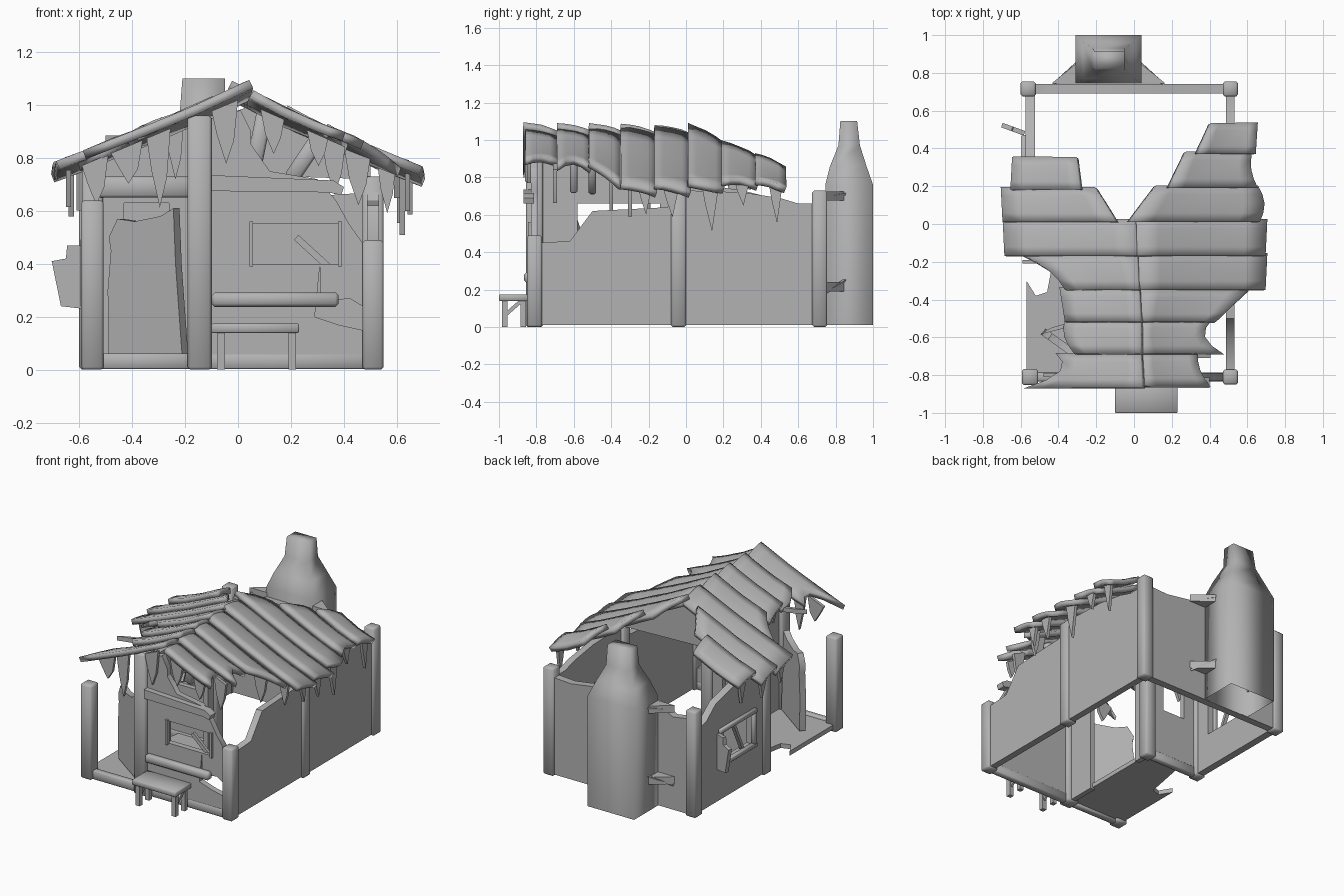
import bpy, bmesh, math, random
from mathutils import Vector, Matrix

random.seed(4)
mat = bpy.data.materials.new("weathered grey")
mat.diffuse_color = (0.45, 0.45, 0.45, 1)


def finish(name, bm, solid=0, sharp=50):
    bmesh.ops.recalc_face_normals(bm, faces=bm.faces)
    me = bpy.data.meshes.new(name)
    bm.to_mesh(me)
    bm.free()
    me.materials.append(mat)
    me.shade_smooth()
    me.set_sharp_from_angle(angle=math.radians(sharp))
    ob = bpy.data.objects.new(name, me)
    bpy.context.collection.objects.link(ob)
    if solid:
        mod = ob.modifiers.new("thickness", 'SOLIDIFY')
        mod.thickness, mod.offset = solid, 0
    return ob


def prism(name, polys, axis, c, thick):
    """Flat outlines extruded across one axis, centred on c."""
    bm = bmesh.new()
    for pts in polys:
        place = {'x': lambda p, d: (d, p[0], p[1]),
                 'y': lambda p, d: (p[0], d, p[1]),
                 'z': lambda p, d: (p[0], p[1], d)}[axis]
        f = bm.faces.new([bm.verts.new(place(p, c - thick / 2)) for p in pts])
        r = bmesh.ops.extrude_face_region(bm, geom=[f])
        vs = [v for v in r['geom'] if isinstance(v, bmesh.types.BMVert)]
        bmesh.ops.translate(bm, verts=vs, vec=place((0, 0), thick))
    return finish(name, bm)


def rect(a0, a1, b0, b1):
    return [(a0, b0), (a1, b0), (a1, b1), (a0, b1)]


def beam(name, a, b, w, h, bevel=0.01):
    """Bevelled timber running from a to b."""
    a, b = Vector(a), Vector(b)
    d = b - a
    bm = bmesh.new()
    bmesh.ops.create_cube(bm, size=1, matrix=Matrix.Diagonal((w, h, d.length, 1)))
    if bevel:
        bmesh.ops.bevel(bm, geom=bm.edges[:], offset=bevel, segments=1, affect='EDGES')
    z = d.normalized()
    ref = Vector((0, 1, 0)) if abs(z.y) < 0.9 else Vector((1, 0, 0))
    x = ref.cross(z).normalized()
    rot = Matrix((x, z.cross(x), z)).transposed().to_4x4()
    bm.transform(Matrix.Translation((a + b) / 2) @ rot)
    return finish(name, bm)


def roof_z(side, x):
    return 1.08 + 0.42 * (x - 0.05) if side < 0 else 1.05 - 0.45 * (x - 0.03)


# Posts
for name, x, y, h, w in [
        ("front_left_post", -0.55, -0.81, 0.64, 0.085), ("front_right_post", 0.51, -0.81, 0.49, 0.08),
        ("back_left_post", -0.56, 0.715, 0.72, 0.08), ("back_right_post", 0.51, 0.715, 0.73, 0.08),
        ("front_centre_post", -0.145, -0.81, 0.96, 0.09), ("inner_post", -0.145, -0.04, 0.95, 0.08),
        ("left_middle_post", -0.55, -0.04, 0.79, 0.08), ("right_middle_post", 0.51, -0.04, 0.73, 0.08)]:
    beam(name, (x, y, 0), (x, y, h), w, w, 0.01)

# Side walls with ragged tops
prism("right_wall", [[(-0.78, 0.01), (0.7, 0.01), (0.7, 0.66), (0.6, 0.66), (0.5, 0.69), (0.3, 0.72),
                      (0, 0.73), (-0.04, 0.73), (-0.1, 0.64), (-0.3, 0.63), (-0.5, 0.62),
                      (-0.62, 0.46), (-0.78, 0.45)]], 'x', 0.51, 0.045)
prism("left_wall", [rect(-0.04, 0.7, 0.01, 0.25), rect(-0.04, 0.1, 0.25, 0.48),
                    rect(0.45, 0.7, 0.25, 0.48),
                    [(-0.04, 0.48), (0.7, 0.48), (0.7, 0.57), (0.6, 0.6), (0.5, 0.68), (0.3, 0.73),
                     (0.1, 0.76), (-0.04, 0.76)]], 'x', -0.55, 0.05)
prism("back_wall", [[(-0.55, 0.01), (0.5, 0.01), (0.5, 0.67), (0.35, 0.66), (0.15, 0.69), (0, 0.7),
                     (-0.3, 0.7), (-0.42, 0.64), (-0.55, 0.66)]], 'y', 0.715, 0.05)

# Front wall with window and broken corner
prism("front_wall", [[(-0.1, 0.01), (0.47, 0.01), (0.47, 0.15), (0.38, 0.17), (0.29, 0.2), (0.31, 0.4),
                      (-0.1, 0.4)],
                     [(0.31, 0.25), (0.42, 0.27), (0.47, 0.24), (0.47, 0.4), (0.31, 0.4)],
                     [(-0.1, 0.4), (0.05, 0.4), (0.05, 0.9), (0.01, 0.98), (-0.1, 0.95)],
                     [(0.05, 0.55), (0.42, 0.55), (0.37, 0.64), (0.3, 0.72), (0.12, 0.75), (0.05, 0.85)],
                     [(0.39, 0.4), (0.47, 0.4), (0.47, 0.48), (0.42, 0.55), (0.39, 0.55)]],
      'y', -0.81, 0.04)
prism("front_upper_beam", [[(-0.1, 0.675), (0.34, 0.67), (0.39, 0.66), (0.4, 0.69), (0.36, 0.715),
                            (-0.1, 0.735)]], 'y', -0.84, 0.055)
beam("front_lower_beam", (-0.1, -0.84, 0.265), (0.38, -0.84, 0.265), 0.055, 0.05, 0.012)
beam("window_broken_bar", (0.22, -0.8, 0.5), (0.34, -0.8, 0.39), 0.025, 0.02, 0)
for x in (0.05, 0.385):
    beam("window_side_frame", (x, -0.83, 0.39), (x, -0.83, 0.56), 0.015, 0.03, 0)

# Porch walls with openings, and gable
prism("porch_side_wall", [rect(-0.8, -0.58, 0.01, 0.66), rect(-0.14, -0.04, 0.01, 0.66),
                          rect(-0.8, -0.04, 0.66, 0.9)], 'x', -0.145, 0.035)
prism("porch_back_wall", [rect(-0.55, -0.145, 0.01, 0.38), rect(-0.55, -0.43, 0.38, 0.63),
                          rect(-0.26, -0.145, 0.38, 0.63),
                          [(-0.55, 0.63), (-0.145, 0.63), (-0.145, 0.94), (-0.55, 0.77)]],
      'y', -0.04, 0.035)
prism("inner_gable", [[(-0.14, 0.74), (0.5, 0.72), (0.5, 0.79), (0.03, 0.99), (-0.14, 0.93)]],
      'y', -0.04, 0.03)
beam("porch_lintel", (-0.55, -0.07, 0.69), (-0.145, -0.07, 0.69), 0.08, 0.05)
beam("gable_brace_left", (0.05, -0.6, 0.72), (0.1, -0.6, 0.97), 0.06, 0.04)
beam("gable_brace_right", (0.2, -0.5, 0.72), (0.3, -0.5, 0.87), 0.06, 0.04)

# Porch floor and sills
prism("porch_floor", [[(-0.57, -0.8), (-0.145, -0.8), (-0.145, -0.04), (-0.4, -0.04), (-0.43, -0.2),
                       (-0.46, -0.36), (-0.52, -0.38), (-0.57, -0.3)]], 'z', 0.035, 0.03)
for a, b in [((-0.55, -0.81), (-0.145, -0.81)), ((-0.145, -0.81), (0.51, -0.81)),
             ((-0.55, -0.04), (-0.145, -0.04))]:
    beam("sill", (*a, 0.032), (*b, 0.032), 0.06, 0.045, 0.006)

# Open broken door beside the centre post
door = prism("door", [[(0, 0.06), (0.34, 0.06), (0.345, 0.3), (0.33, 0.45), (0.34, 0.5), (0.3, 0.57),
                       (0.22, 0.56), (0.1, 0.58), (0.04, 0.61), (0.03, 0.4)]], 'y', 0, 0.04)
door.location = (-0.2, -0.77, 0)
door.rotation_euler = (0, 0, math.pi - math.atan2(0.2, 0.28))

# Left window frame and hanging shutter
for z in (0.25, 0.48):
    beam("left_window_frame", (-0.58, 0.08, z), (-0.58, 0.47, z), 0.03, 0.03, 0.004)
for y in (0.1, 0.45):
    beam("left_window_upright", (-0.58, y, 0.25), (-0.58, y, 0.48), 0.03, 0.03, 0.004)
beam("left_window_bar", (-0.56, 0.2, 0.26), (-0.56, 0.3, 0.47), 0.025, 0.02, 0)
shutter = prism("shutter", [[(0, 0.23), (0.09, 0.24), (0.127, 0.41), (0.07, 0.42), (0.065, 0.47),
                             (0, 0.47)]], 'y', 0, 0.025)
shutter.location = (-0.58, 0.48, 0)
shutter.rotation_euler = (0, 0, math.pi - 0.35)

# Tapered chimney with side struts
bm = bmesh.new()
rings = []
for x0, x1, y0, y1, z in [(-0.31, 0.04, 0.745, 1, 0.01), (-0.31, 0.04, 0.745, 1, 0.76),
                          (-0.27, 0.0, 0.77, 0.965, 0.86), (-0.22, -0.05, 0.815, 0.93, 0.97),
                          (-0.21, -0.05, 0.825, 0.915, 1.1)]:
    rings.append([bm.verts.new((x, y, z)) for x, y in rect(x0, x1, y0, y1)])
for lo, hi in zip(rings, rings[1:]):
    for i in range(4):
        bm.faces.new((lo[i], lo[(i + 1) % 4], hi[(i + 1) % 4], hi[i]))
bm.faces.new(rings[-1])
finish("chimney", bm, 0, 100)
for s in (-1, 1):
    for z0, z1 in ((0.18, 0.25), (0.69, 0.71)):
        beam("chimney_strut", (-0.135 + s * 0.29, 0.74, z0), (-0.135 + s * 0.17, 0.85, z1), 0.012, 0.012, 0)
        prism("chimney_strut_plate", [[(-0.135 + s * 0.3, 0.745), (-0.135 + s * 0.17, 0.745),
                                       (-0.135 + s * 0.17, 0.85)]], 'z', (z0 + z1) / 2, 0.05)

# Bench
beam("bench_seat", (-0.1, -0.915, 0.157), (0.23, -0.915, 0.157), 0.035, 0.17, 0.004)
for x in (-0.065, 0.205):
    for y in (-0.97, -0.87):
        beam("bench_leg", (x, y, 0), (x, y, 0.145), 0.03, 0.03, 0)
    beam("bench_brace", (x, -0.96, 0.07), (x, -0.88, 0.14), 0.015, 0.02, 0)


# Roof planks: inner and outer x at the front and back edge of each strip, notch in the outer end
def plank(side, y0, y1, in0, in1, out0, out1, notch):
    bm = bmesh.new()
    n, m = 6, 4
    rows = []
    for j in range(m + 1):
        t = j / m
        a = in0 + (in1 - in0) * t
        b = out0 + (out1 - out0) * t - side * notch * math.sin(math.pi * t)
        row = []
        for i in range(n + 1):
            x = a + (b - a) * i / n
            z = roof_z(side, x) - 0.04 * t + 0.01 * math.sin(math.pi * t)
            z -= 0.01 * math.sin(math.pi * i / n) + random.uniform(0, 0.004)
            row.append(bm.verts.new((x, y0 + (y1 - y0) * t, z)))
        rows.append(row)
    for r, q in zip(rows, rows[1:]):
        for i in range(n):
            bm.faces.new((r[i], r[i + 1], q[i + 1], q[i]))
    finish("roof_plank", bm, 0.035)


for p in [(-0.87, -0.69, 0.05, 0.04, -0.58, -0.41, 0.11), (-0.69, -0.51, 0.04, 0.04, -0.31, -0.36, -0.03),
          (-0.52, -0.34, 0.04, 0.03, -0.36, -0.39, 0.0), (-0.35, -0.16, 0.03, 0.02, -0.36, -0.6, 0.04),
          (-0.17, 0.02, 0.02, 0.01, -0.68, -0.69, 0), (0.01, 0.19, -0.09, -0.2, -0.69, -0.7, 0),
          (0.18, 0.35, -0.28, -0.3, -0.65, -0.64, 0.0)]:
    plank(-1, *p)
for p in [(-0.86, -0.69, 0.05, 0.04, 0.4, 0.33, 0.02), (-0.69, -0.51, 0.03, 0.03, 0.47, 0.41, 0.07),
          (-0.52, -0.35, 0.03, 0.03, 0.43, 0.61, 0), (-0.35, -0.16, 0.02, 0.02, 0.69, 0.7, 0),
          (-0.17, 0.02, 0.01, 0.01, 0.69, 0.7, 0), (0.01, 0.2, -0.03, 0.11, 0.66, 0.65, -0.03),
          (0.19, 0.38, 0.18, 0.27, 0.65, 0.62, 0.02), (0.37, 0.53, 0.33, 0.4, 0.64, 0.65, 0)]:
    plank(1, *p)
prism("loose_splinter", [[(-0.5, -0.585), (-0.36, -0.55), (-0.34, -0.52), (-0.44, -0.55)]], 'z', 0.87, 0.03)

# Hanging splinters under the eaves and front gable
for side, x, y, w, drop in [(1, 0.64, -0.22, 0.07, 0.14), (1, 0.65, -0.08, 0.08, 0.15),
                            (1, 0.62, 0.13, 0.09, 0.24), (1, 0.6, 0.3, 0.07, 0.11),
                            (1, 0.61, 0.48, 0.07, 0.2), (-1, -0.64, -0.1, 0.08, 0.14),
                            (-1, -0.63, 0.08, 0.1, 0.18), (-1, -0.6, 0.26, 0.08, 0.17)]:
    z = roof_z(side, x) - 0.035
    prism("eave_splinter", [[(y - w / 2, z), (y + w / 2, z), (y + w * 0.3, z - drop * 0.5),
                             (y + w * 0.1, z - drop), (y - w * 0.3, z - drop * 0.4)]], 'x', x, 0.02)
for x, y, w, drop in [(-0.42, -0.8, 0.12, 0.14), (-0.3, -0.8, 0.09, 0.28), (-0.24, -0.6, 0.07, 0.2),
                      (-0.05, -0.85, 0.1, 0.22), (0.13, -0.84, 0.09, 0.15), (0.36, -0.7, 0.09, 0.2),
                      (0.3, -0.84, 0.08, 0.12), (0.45, -0.4, 0.1, 0.2), (0.56, -0.3, 0.07, 0.18),
                      (-0.54, -0.2, 0.1, 0.17)]:
    z = roof_z(-1 if x < 0.03 else 1, x) - 0.04
    s = 0.21 if x < 0.03 else -0.22
    prism("gable_splinter", [[(x - w / 2, z - s * w), (x + w / 2, z + s * w), (x + w * 0.35, z - drop * 0.6),
                              (x + w * 0.05, z - drop), (x - w * 0.3, z - drop * 0.5)]], 'y', y, 0.02)
